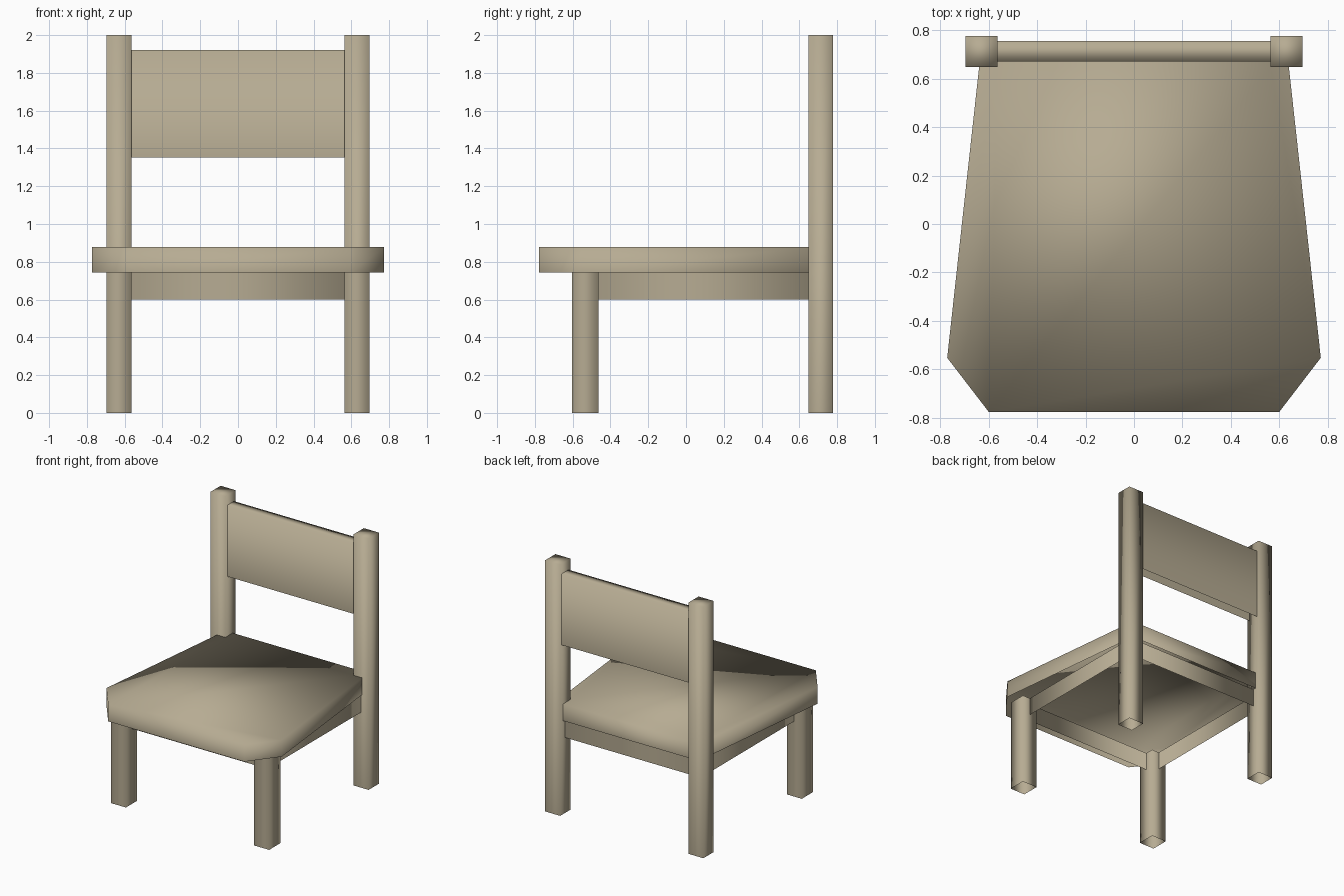
import bpy
import bmesh

if "Cube" in bpy.data.objects:
    bpy.data.objects.remove(bpy.data.objects["Cube"])

wood = bpy.data.materials.new("beige_wood")
wood.diffuse_color = (0.47, 0.41, 0.29, 1.0)
wood.use_nodes = True
wood.node_tree.nodes["Principled BSDF"].inputs["Base Color"].default_value = wood.diffuse_color


def shell(name, outline, z0, z1, top=True, skip_ends=False):
    """Thin upright walls along a closed outline, open below, softly shaded.
    top closes the upper side; skip_ends drops the walls facing left and right."""
    bm = bmesh.new()
    low = [bm.verts.new((x, y, z0)) for x, y in outline]
    high = [bm.verts.new((x, y, z1)) for x, y in outline]
    n = len(outline)
    for i in range(n):
        j = (i + 1) % n
        if skip_ends and outline[i][0] == outline[j][0]:
            continue
        bm.faces.new((low[i], low[j], high[j], high[i]))
    if top:
        bm.faces.new(high)
    for f in bm.faces:
        f.smooth = True
    mesh = bpy.data.meshes.new(name)
    bm.to_mesh(mesh)
    bm.free()
    mesh.materials.append(wood)
    obj = bpy.data.objects.new(name, mesh)
    bpy.context.collection.objects.link(obj)
    return obj


def rect(x0, x1, y0, y1):
    return [(x0, y0), (x1, y0), (x1, y1), (x0, y1)]


INNER, OUTER = 0.565, 0.697      # legs, distance from the centre line
SEAT_BOTTOM, SEAT_TOP = 0.743, 0.877

# Hollow front legs and back posts, mirrored left and right
for side, s in (("left", -1), ("right", 1)):
    lo, hi = sorted((s * INNER, s * OUTER))
    shell(f"front_leg_{side}", rect(lo, hi, -0.603, -0.462), 0.0, SEAT_BOTTOM, top=False)
    shell(f"back_post_{side}", rect(lo, hi, 0.648, 0.777), 0.0, 2.0)

# Apron ring running through the leg centres
shell("apron", rect(-0.63, 0.63, -0.53, 0.715), 0.60, SEAT_BOTTOM, top=False)

# Tapered seat with clipped front corners, notched around the back posts
half = [(0.60, -0.777), (0.772, -0.553), (0.64, 0.65), (INNER, 0.65), (INNER, 0.74)]
shell("seat", half + [(-x, y) for x, y in reversed(half)], SEAT_BOTTOM, SEAT_TOP)

# Backrest panel between the posts
shell("backrest", rect(-INNER, INNER, 0.672, 0.757), 1.353, 1.92, skip_ends=True)
